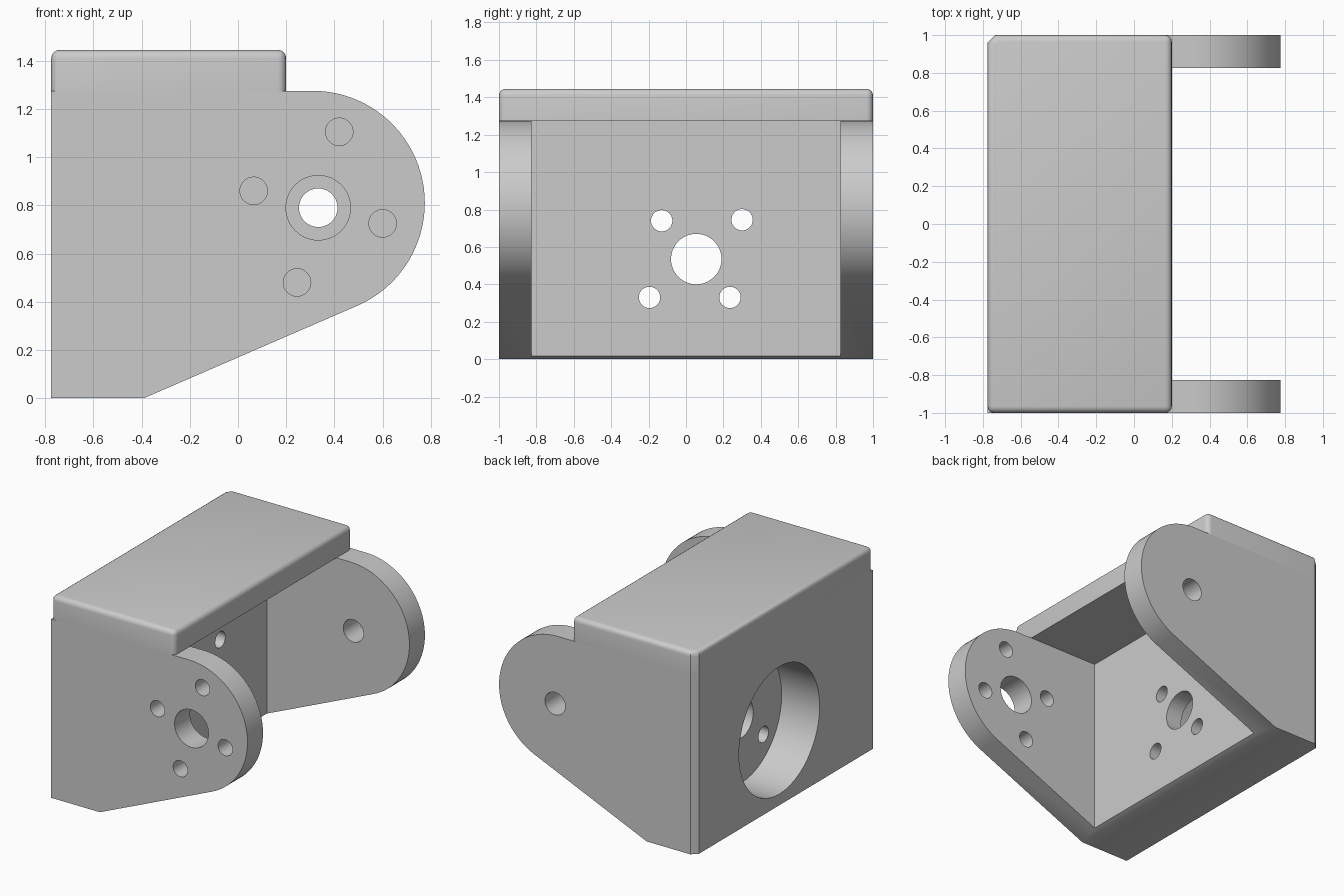
import bpy, bmesh, math
from mathutils import Matrix, Vector

if "Cube" in bpy.data.objects:
    bpy.data.objects.remove(bpy.data.objects["Cube"])

grey = bpy.data.materials.new("plain grey")
grey.use_nodes = True
GREY = (0.6, 0.6, 0.6, 1)
grey.diffuse_color = GREY
grey.node_tree.nodes["Principled BSDF"].inputs["Base Color"].default_value = GREY

BACK, INNER, SHELF, TOP = -0.775, -0.35, 1.275, 1.445
PLATE_IN = 0.825


def make_object(name, bm):
    bmesh.ops.recalc_face_normals(bm, faces=bm.faces)
    mesh = bpy.data.meshes.new(name)
    bm.to_mesh(mesh)
    bm.free()
    obj = bpy.data.objects.new(name, mesh)
    bpy.context.collection.objects.link(obj)
    mesh.materials.append(grey)
    return obj


def box(lo, hi):
    lo, hi = Vector(lo), Vector(hi)
    bm = bmesh.new()
    bmesh.ops.create_cube(bm, size=1)
    bmesh.ops.scale(bm, vec=hi - lo, verts=bm.verts)
    bmesh.ops.translate(bm, vec=(lo + hi) / 2, verts=bm.verts)
    return bm


def edges_at(bm, test):
    return [e for e in bm.edges if test(*(v.co for v in e.verts))]


def vertical(a, b):
    return abs(a.z - b.z) > 0.1


def chamfer_corner(bm):
    # flat chamfer on the rear corner of the back wall
    corner = edges_at(bm, lambda a, b: vertical(a, b) and a.x < BACK + 0.01 and a.y > 0.99)
    bmesh.ops.bevel(bm, geom=corner, offset=0.04, segments=1, affect='EDGES')


def cut(target, bm):
    cutter = make_object("cutter", bm)
    cutter.hide_render = True
    mod = target.modifiers.new("cut", 'BOOLEAN')
    mod.operation, mod.solver, mod.object = 'DIFFERENCE', 'EXACT', cutter
    bpy.context.view_layer.objects.active = target
    bpy.ops.object.modifier_apply(modifier=mod.name)
    bpy.data.objects.remove(cutter)


def drill(target, axis, u, z, radius, start, end):
    # round hole along x (u is y) or along y (u is x)
    mid = (start + end) / 2
    place = (mid, u, z) if axis == 'X' else (u, mid, z)
    turn = Matrix.Rotation(math.pi / 2, 4, 'Y' if axis == 'X' else 'X')
    bm = bmesh.new()
    bmesh.ops.create_cone(bm, cap_ends=True, segments=48, radius1=radius, radius2=radius,
                          depth=end - start, matrix=Matrix.Translation(place) @ turn)
    cut(target, bm)


# side outline: flat foot, sloped lower edge running tangent into a round nose
cx, cz, r = 0.31, 0.81, 0.465
foot = -0.39
dist = math.hypot(cx - foot, cz)
slope = math.atan2(cz, cx - foot) - math.asin(r / dist)
first, steps = slope - math.pi / 2, 40
outline = [(BACK, 0), (foot, 0)]
for i in range(steps + 1):
    a = first + (math.pi / 2 - first) * i / steps
    outline.append((cx + r * math.cos(a), cz + r * math.sin(a)))
outline.append((BACK, SHELF))

bm = bmesh.new()
face = bm.faces.new([bm.verts.new((x, -1, z)) for x, z in outline])
grown = bmesh.ops.extrude_face_region(bm, geom=[face])["geom"]
bmesh.ops.translate(bm, vec=(0, 2, 0),
                    verts=[g for g in grown if isinstance(g, bmesh.types.BMVert)])
chamfer_corner(bm)
body = make_object("bracket_body", bm)

# space between the two side plates
cut(body, box((INNER, -PLATE_IN, -0.5), (1.5, PLATE_IN, SHELF + 0.3)))

# back wall: wide bore, centre hole and four screw holes
drill(body, 'X', 0.055, 0.535, 0.455, -1, -0.475)
drill(body, 'X', 0.055, 0.535, 0.135, -0.6, 0)
for y, z in [(-0.13, 0.74), (0.3, 0.745), (0.235, 0.33), (-0.195, 0.33)]:
    drill(body, 'X', y, z, 0.057, -0.6, 0)

# side plates: large pivot in front, small pivot behind, four screw holes in front
drill(body, 'Y', 0.333, 0.79, 0.134, -1.2, -0.6)
drill(body, 'Y', 0.333, 0.79, 0.08, 0.6, 1.2)
for x, z in [(0.42, 1.105), (0.065, 0.86), (0.6, 0.725), (0.245, 0.48)]:
    drill(body, 'Y', x, z, 0.057, -1.2, -0.6)

# top slab with rounded upper and upright edges
bm = box((BACK, -1, SHELF), (0.2, 1, TOP))
chamfer_corner(bm)
rounded = edges_at(bm, lambda a, b: min(a.z, b.z) > TOP - 0.01
                   or (vertical(a, b) and not (a.x < -0.7 and a.y > 0.9)))
bmesh.ops.bevel(bm, geom=rounded, offset=0.035, segments=4, profile=0.5, affect='EDGES')
slab = make_object("top_slab", bm)

for obj in (body, slab):
    bpy.ops.object.select_all(action='DESELECT')
    obj.select_set(True)
    bpy.context.view_layer.objects.active = obj
    bpy.ops.object.shade_smooth_by_angle(angle=math.radians(30))
